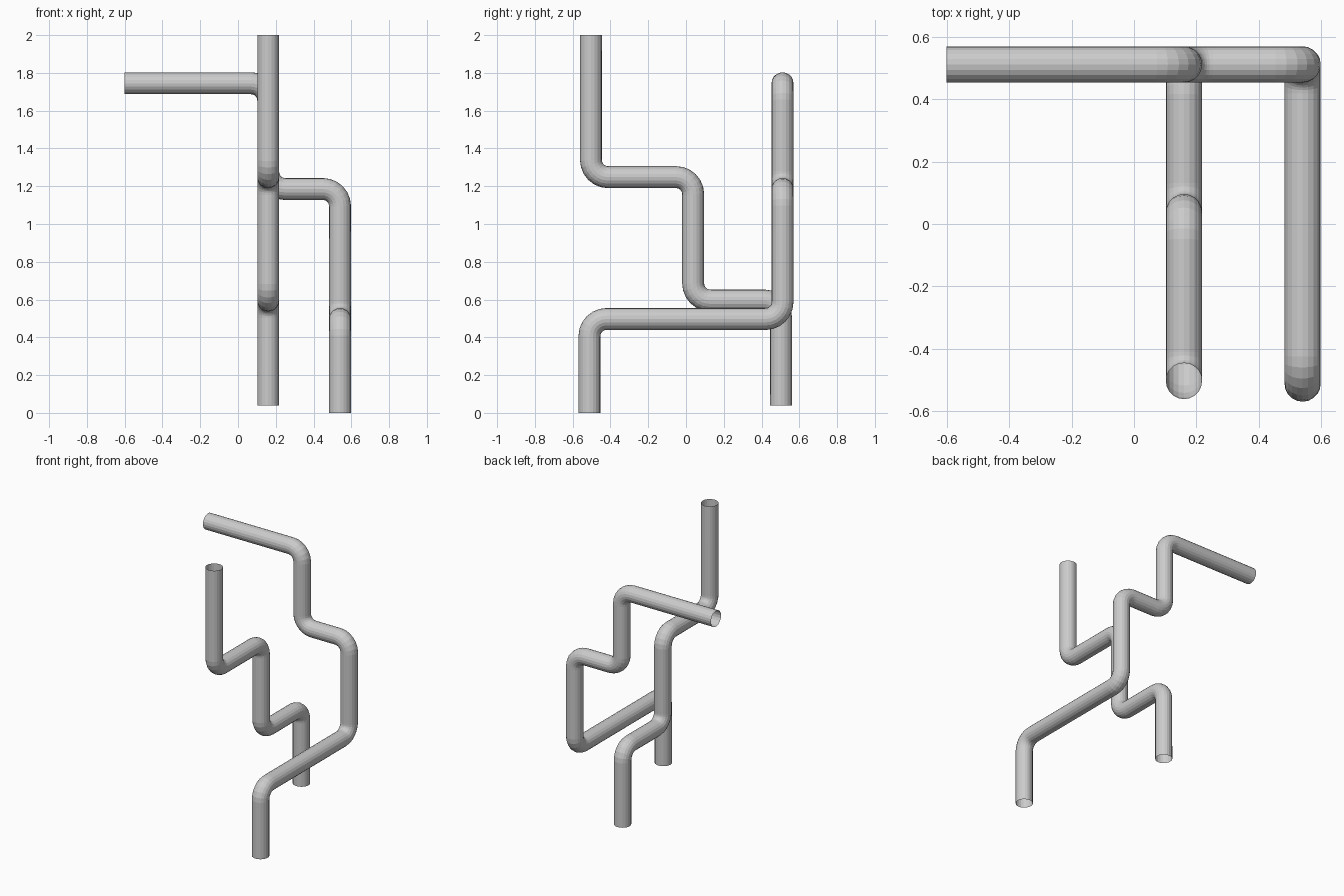
import bpy
from mathutils import Vector

if "Cube" in bpy.data.objects:
    bpy.data.objects.remove(bpy.data.objects["Cube"])

RADIUS = 0.058      # pipe radius
BEND = 0.09         # centreline radius of every right-angle elbow
STEPS = 6           # segments per elbow


def rounded_path(corners):
    """Replace each right-angle corner with a circular arc."""
    pts = [Vector(c) for c in corners]
    path = [pts[0]]
    for a, b, c in zip(pts, pts[1:], pts[2:]):
        u = (a - b).normalized()
        v = (c - b).normalized()
        centre = b + (u + v) * BEND
        for i in range(STEPS + 1):
            d = (-v).slerp(-u, i / STEPS)
            path.append(centre + d * BEND)
    path.append(pts[-1])
    return path


def pipe(name, corners):
    path = rounded_path(corners)
    curve = bpy.data.curves.new(name, 'CURVE')
    curve.dimensions = '3D'
    curve.fill_mode = 'FULL'
    curve.bevel_depth = RADIUS
    curve.bevel_resolution = 8
    curve.use_fill_caps = False          # open pipe ends
    spline = curve.splines.new('POLY')
    spline.points.add(len(path) - 1)
    for p, co in zip(spline.points, path):
        p.co = (*co, 1)
    spline.use_smooth = False
    obj = bpy.data.objects.new(name, curve)
    bpy.context.collection.objects.link(obj)
    bpy.ops.object.select_all(action='DESELECT')
    obj.select_set(True)
    bpy.context.view_layer.objects.active = obj
    bpy.ops.object.convert(target='MESH')


# Stepped pipe descending from front to back
pipe("stepped_pipe", [
    (0.16, -0.503, 2.0), (0.16, -0.503, 1.248), (0.16, 0.038, 1.248),
    (0.16, 0.038, 0.595), (0.16, 0.503, 0.595), (0.16, 0.503, 0.04)])

# Long pipe rising from the front floor, along the back, out to the left
pipe("long_pipe", [
    (0.54, -0.511, 0.0), (0.54, -0.511, 0.497), (0.54, 0.511, 0.497),
    (0.54, 0.511, 1.185), (0.16, 0.511, 1.185), (0.16, 0.511, 1.745),
    (-0.6, 0.511, 1.745)])
